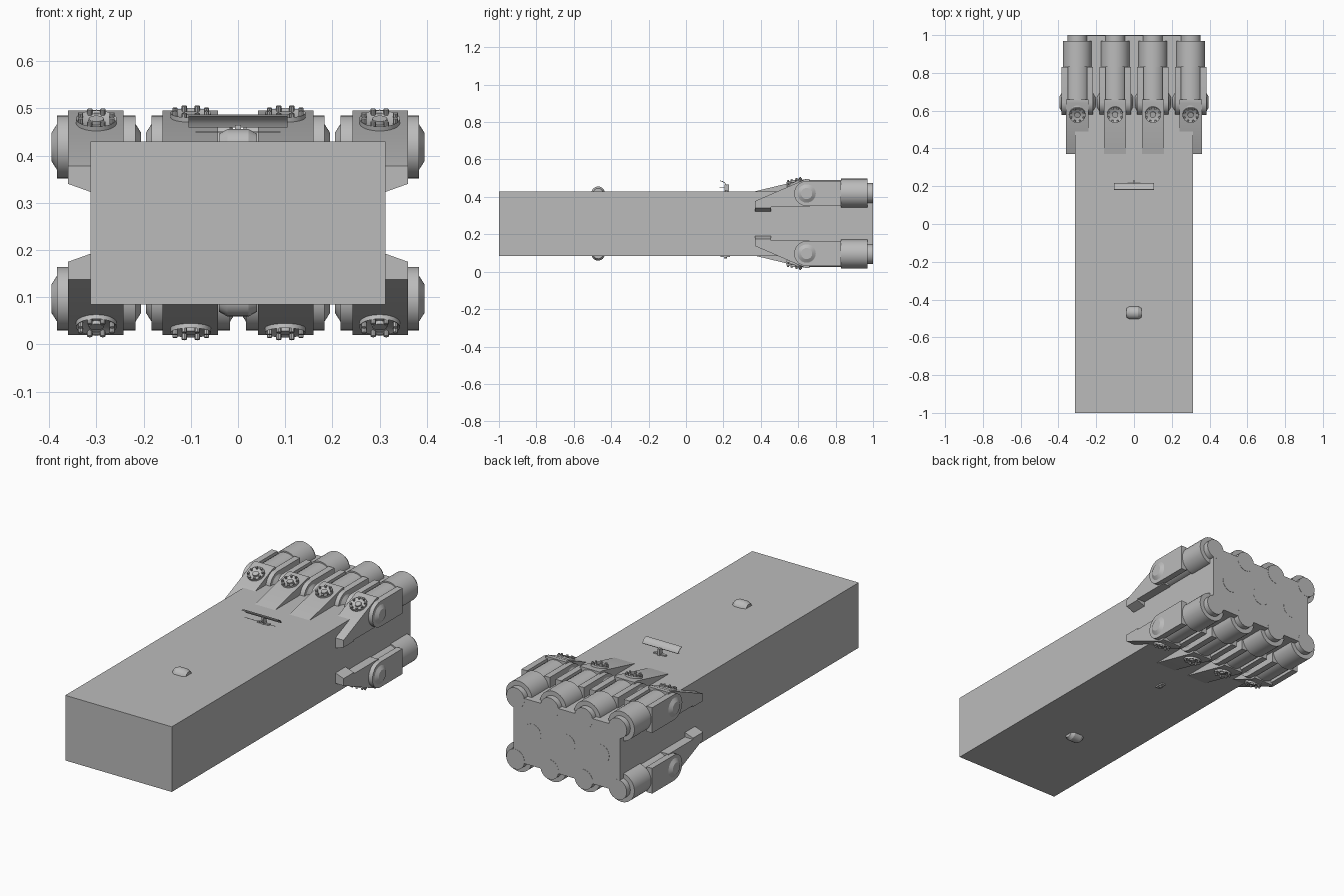
import bpy, bmesh, math
from mathutils import Matrix, Vector

if "Cube" in bpy.data.objects:
    bpy.data.objects.remove(bpy.data.objects["Cube"])

hull_grey = bpy.data.materials.new("hull_grey")
hull_grey.use_nodes = True
colour = (0.5, 0.5, 0.5, 1)
hull_grey.diffuse_color = colour
hull_grey.node_tree.nodes["Principled BSDF"].inputs["Base Color"].default_value = colour

MID = 0.2575          # height of the mirror plane
T = Matrix.Translation
ROT_X = Matrix.Rotation(math.pi / 2, 4, 'X')
ROT_Y = Matrix.Rotation(math.pi / 2, 4, 'Y')
made = []


def place(x=0, sx=1, sz=1):
    """Move a part to x, flipping it sideways or below the mid plane."""
    return T((x, 0, MID)) @ Matrix.Diagonal((sx, 1, sz, 1)) @ T((0, 0, -MID))


def finish(name, bm, m=None):
    bmesh.ops.recalc_face_normals(bm, faces=bm.faces)
    if m is not None:
        bm.transform(m)
        if m.determinant() < 0:
            bmesh.ops.reverse_faces(bm, faces=bm.faces)
    mesh = bpy.data.meshes.new(name)
    bm.to_mesh(mesh)
    bm.free()
    mesh.materials.append(hull_grey)
    ob = bpy.data.objects.new(name, mesh)
    bpy.context.collection.objects.link(ob)
    made.append(ob)
    return ob


def box(bm, lo, hi):
    lo, hi = Vector(lo), Vector(hi)
    m = T((lo + hi) / 2) @ Matrix.Diagonal((*(hi - lo), 1))
    bmesh.ops.create_cube(bm, size=1, matrix=m)


def cyl(bm, centre, r, depth, rot=Matrix(), r2=None, sides=32):
    bmesh.ops.create_cone(bm, cap_ends=True, segments=sides, radius1=r,
                          radius2=r if r2 is None else r2, depth=depth,
                          matrix=T(centre) @ rot)


def prism(bm, profile, x0, x1):
    """Extrude a (y, z) profile along x."""
    a, b = ([bm.verts.new((x, y, z)) for y, z in profile] for x in (x0, x1))
    bm.faces.new(a)
    bm.faces.new(b[::-1])
    n = len(a)
    for i in range(n):
        bm.faces.new((a[i], b[i], b[(i + 1) % n], a[(i + 1) % n]))


def engine(tag, x, sx, sz, outer):
    m = place(x, sx, sz)

    # Thruster tube with stepped nozzle
    bm = bmesh.new()
    cyl(bm, (0, 0.725, 0.42), 0.07, 0.23, ROT_X)
    cyl(bm, (0, 0.9, 0.42), 0.077, 0.14, ROT_X)
    cyl(bm, (0, 0.94, 0.42), 0.053, 0.12, ROT_X)
    finish("thruster_" + tag, bm, m)

    # Round-nosed side plates
    bm = bmesh.new()
    cy, cz, r = 0.645, 0.418, 0.067
    nose = [(cy - r * math.sin(a), cz + r * math.cos(a))
            for a in (math.pi * i / 14 for i in range(15))]
    prism(bm, nose + [(0.83, cz - r), (0.83, cz + r)], -0.083, -0.05)
    prism(bm, nose + [(0.83, cz - r), (0.83, cz + r)], 0.05, 0.083)
    finish("side_plates_" + tag, bm, m)

    # Shallow conical hubs on the plates
    bm = bmesh.new()
    for s in (-1, 1):
        cyl(bm, (s * 0.088, cy, cz), 0.052, 0.014, Matrix.Rotation(s * math.pi / 2, 4, 'Y'), 0.03)
    finish("side_hubs_" + tag, bm, m)

    # Sloping fairing that leads into the hull
    front_z = 0.378 if outer else 0.43
    bm = bmesh.new()
    prism(bm, [(0.37, front_z), (0.64, 0.495), (0.66, 0.495), (0.66, 0.347),
               (0.455, 0.347), (0.455, 0.333), (0.37, 0.333)], -0.058, 0.06)
    for v in bm.verts:     # underside dips toward the hull
        if v.co.z < 0.34:
            v.co.z += 0.007 if v.co.x > 0 else -0.035
    finish("fairing_" + tag, bm, m)

    # Round bolted cap lying on the slope
    slope = math.atan2(0.495 - front_z, 0.27)
    tilt = T((0, 0.58, front_z + 0.21 * math.tan(slope))) @ Matrix.Rotation(slope, 4, 'X')
    bm = bmesh.new()
    cyl(bm, (0, 0, 0), 0.043, 0.02)
    rim = [f for f in bm.faces if f.normal.z > 0.9]
    bmesh.ops.inset_region(bm, faces=rim, thickness=0.014)
    bmesh.ops.translate(bm, verts=rim[0].verts[:], vec=(0, 0, -0.008))
    cyl(bm, (0, 0, 0.004), 0.016, 0.012)
    for i in range(8):
        a = math.tau * (i + 0.5) / 8
        cyl(bm, (0.036 * math.cos(a), 0.036 * math.sin(a), 0.011), 0.0055, 0.012, sides=8)
    finish("bolted_cap_" + tag, bm, m @ tilt)


# Main hull
bm = bmesh.new()
box(bm, (-0.312, -1, 0.085), (0.312, 0.999, 0.43))
finish("hull", bm)

# Four engines above and four below
for sz, row in ((1, "upper"), (-1, "lower")):
    for sx, side in ((1, "left"), (-1, "right")):
        engine(f"{row}_{side}_outer", sx * 0.3, sx, sz, True)
        engine(f"{row}_{side}_inner", sx * 0.1, sx, sz, False)

# Central exhaust discs on the rear face
for i, side in enumerate(("right", "middle", "left")):
    bm = bmesh.new()
    cyl(bm, ((i - 1) * 0.2, 0.995, MID), 0.05, 0.01, ROT_X)
    finish("exhaust_disc_" + side, bm)

# Barrel turrets above and below
for sz, row in ((1, "upper"), (-1, "lower")):
    bm = bmesh.new()
    cyl(bm, (0, -0.47, 0.42), 0.036, 0.044, ROT_Y, sides=16)
    for s in (-1, 1):
        cyl(bm, (s * 0.031, -0.47, 0.42), 0.036, 0.018,
            Matrix.Rotation(s * math.pi / 2, 4, 'Y'), 0.026, 16)
    finish("barrel_turret_" + row, bm, place(sz=sz))

# Curved sensor dish on a small bracket
bm = bmesh.new()
arc = [math.radians(a) for a in range(0, 71, 14)]
outer_arc = [(0.182 + 0.036 * math.sin(a), 0.45 + 0.037 * math.cos(a)) for a in arc]
inner_arc = [(y - 0.002, z - 0.003) for y, z in reversed(outer_arc)]
prism(bm, outer_arc + inner_arc, -0.105, 0.105)
finish("sensor_dish", bm)
bm = bmesh.new()
box(bm, (-0.006, 0.205, 0.425), (0.006, 0.23, 0.465))
box(bm, (-0.004, 0.18, 0.449), (0.004, 0.215, 0.453))
box(bm, (-0.035, 0.208, 0.425), (0.035, 0.222, 0.436))
box(bm, (-0.09, 0.184, 0.449), (0.09, 0.186, 0.451))
finish("dish_bracket", bm)

# Small sensor stub under the hull
bm = bmesh.new()
box(bm, (-0.012, 0.185, 0.078), (0.012, 0.235, 0.09))
cyl(bm, (0, 0.21, 0.077), 0.008, 0.012, sides=8)
finish("belly_sensor", bm)

# Tiny triangular marker on the front face
bm = bmesh.new()
cyl(bm, (0, -0.998, 0.247), 0.01, 0.006, ROT_X @ Matrix.Rotation(math.pi / 2, 4, 'Z'), sides=3)
finish("front_marker", bm)

# Smooth the round parts, keep edges sharp
bpy.ops.object.select_all(action='DESELECT')
for ob in made:
    ob.select_set(True)
bpy.context.view_layer.objects.active = made[0]
bpy.ops.object.shade_smooth_by_angle(angle=math.radians(30))
